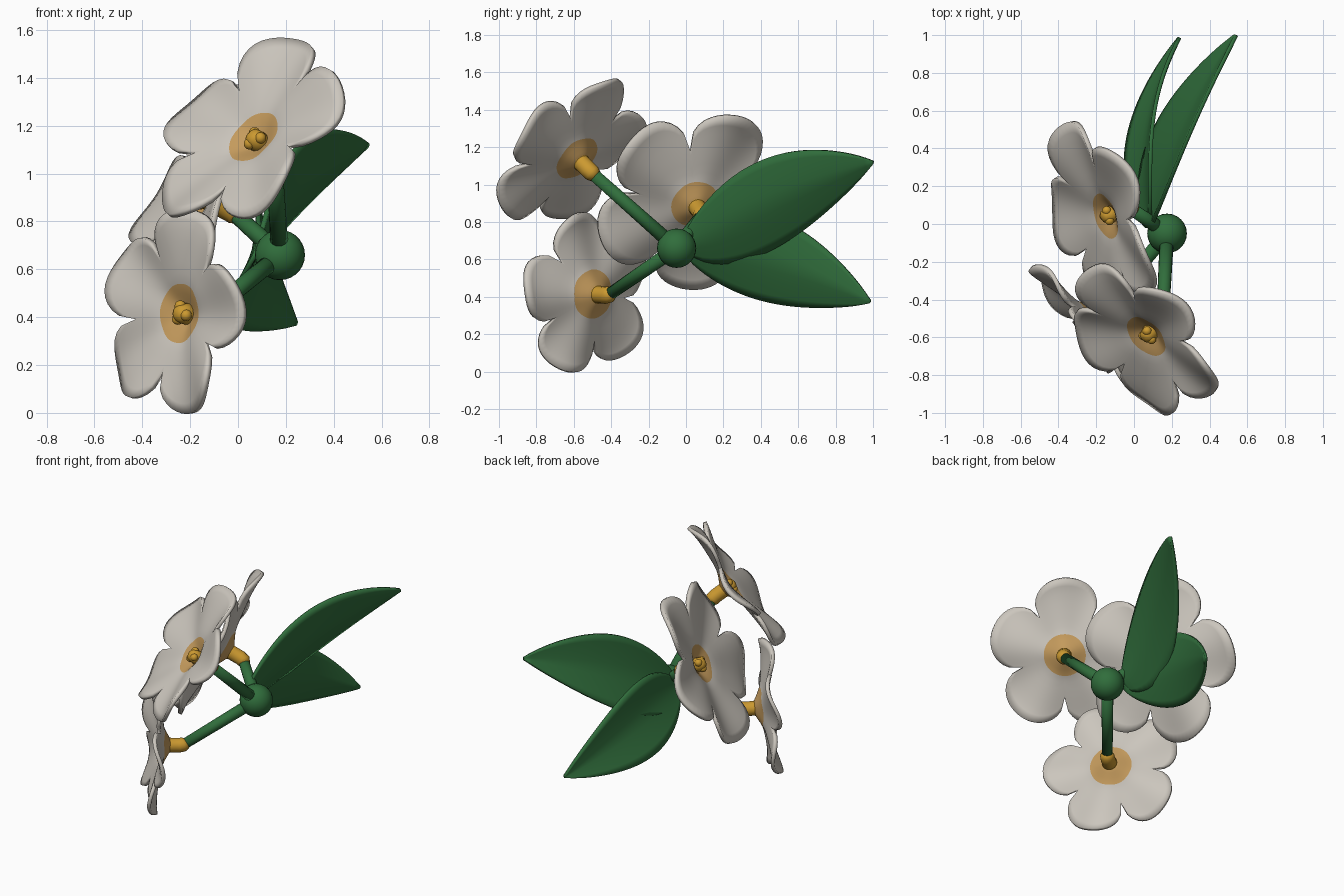
import bpy, bmesh, math
from mathutils import Vector, Matrix

if "Cube" in bpy.data.objects:
    bpy.data.objects.remove(bpy.data.objects["Cube"])


def material(name, rgb):
    m = bpy.data.materials.new(name)
    m.diffuse_color = (*rgb, 1)
    m.use_nodes = True
    m.node_tree.nodes["Principled BSDF"].inputs["Base Color"].default_value = m.diffuse_color
    return m


WHITE = material("petal_white", (0.60, 0.565, 0.51))
TAN = material("petal_centre_tan", (0.56, 0.33, 0.11))
GOLD = material("stamen_gold", (0.60, 0.32, 0.03))
GREEN = material("leaf_green", (0.03, 0.155, 0.045))


def finish(name, bm, mats, thickness=0.0):
    bmesh.ops.recalc_face_normals(bm, faces=bm.faces)
    me = bpy.data.meshes.new(name)
    bm.to_mesh(me)
    bm.free()
    ob = bpy.data.objects.new(name, me)
    bpy.context.collection.objects.link(ob)
    for m in mats:
        me.materials.append(m)
    me.polygons.foreach_set("use_smooth", [True] * len(me.polygons))
    if thickness:
        mod = ob.modifiers.new("thickness", "SOLIDIFY")
        mod.thickness, mod.offset = thickness, 0
    return ob


def tube(name, points, radii, mat, sides=16):
    """Round tube with closed ends through the given points."""
    bm = bmesh.new()
    points = [Vector(p) for p in points]
    rings = []
    for i, p in enumerate(points):
        d = points[min(i + 1, len(points) - 1)] - points[max(i - 1, 0)]
        rot = d.to_track_quat('Z', 'Y')
        rings.append([bm.verts.new(p + rot @ Vector((radii[i] * math.cos(a), radii[i] * math.sin(a), 0)))
                      for a in (2 * math.pi * k / sides for k in range(sides))])
    for r0, r1 in zip(rings, rings[1:]):
        for k in range(sides):
            bm.faces.new((r0[k], r0[(k + 1) % sides], r1[(k + 1) % sides], r1[k]))
    bm.faces.new(rings[0])
    bm.faces.new(rings[-1])
    return finish(name, bm, [mat])


def ball(name, centre, radius, mat):
    bm = bmesh.new()
    bmesh.ops.create_uvsphere(bm, u_segments=24, v_segments=14, radius=radius)
    bm.transform(Matrix.Translation(centre))
    return finish(name, bm, [mat])


KNOT = Vector((0.175, -0.05, 0.66))
PATCH = 0.128


def flower(tag, centre, normal, petal_dir, radius, stub):
    c, n = Vector(centre), Vector(normal).normalized()
    u = Vector(petal_dir)
    u = (u - n * u.dot(n)).normalized()
    v = n.cross(u)

    # five joined petals with a painted disc in a sunken middle
    bm = bmesh.new()
    seg = 100
    inner = [0.03, 0.06, 0.09, PATCH]
    rings = []
    for j in range(len(inner) + 7):
        ring = []
        for k in range(seg):
            a = 2 * math.pi * k / seg
            lobe = abs(math.cos(2.5 * a))
            rim = radius * (0.56 + 0.46 * lobe ** 0.5 - 0.02 * lobe ** 4)
            r = inner[j] if j < len(inner) else PATCH + (rim - PATCH) * (j - 3) / 7
            f = r / radius
            h = 0.085 * f ** 1.6 - 0.03 * f ** 6 - 0.05 * math.exp(-(r / 0.09) ** 2)
            h += f * f * (0.03 * math.sin(5 * a) - 0.02 * math.cos(5 * a))
            ring.append(bm.verts.new(c + u * r * math.cos(a) + v * r * math.sin(a) + n * h))
        rings.append(ring)
    hub = bm.verts.new(c - n * 0.05)
    for k in range(seg):
        k2 = (k + 1) % seg
        bm.faces.new((hub, rings[0][k], rings[0][k2])).material_index = 1
        for j in range(len(rings) - 1):
            f = bm.faces.new((rings[j][k], rings[j + 1][k], rings[j + 1][k2], rings[j][k2]))
            f.material_index = 1 if j < len(inner) - 1 else 0
    finish(tag + "_petals", bm, [WHITE, TAN], 0.024)

    # rounded stub behind the petals and the stem to the knot
    base = c - n * stub
    d = (KNOT - base).normalized()
    tube(tag + "_stub", [base + d * 0.04, base + d * 0.03, base + d * 0.012, base + n * 0.02, c - n * 0.06, c - n * 0.03],
         [0.02, 0.036, 0.045, 0.046, 0.046, 0.05], GOLD)
    tube(tag + "_stem", [KNOT, base], [0.038, 0.033], GREEN)

    # stamens: a low knob with three small lobes
    tube(tag + "_stamen", [c - n * 0.05, c, c + n * 0.025, c + n * 0.036], [0.05, 0.042, 0.033, 0.014], GOLD)
    for k in range(3):
        a = 2 * math.pi * k / 3 + 0.5
        p = c + n * 0.005 + (u * math.cos(a) + v * math.sin(a)) * 0.032
        ball(f"{tag}_stamen_lobe_{k + 1}", p, 0.024, GOLD)


def leaf(name, start, ctrl, tip, half_width, fold, full_side):
    """Pointed blade along a curved midrib, fuller at the base on one side."""
    p0, p1, p2, w, fold = map(Vector, (start, ctrl, tip, half_width, fold))
    bm = bmesh.new()
    rows, cols, grid = 28, 10, []
    for i in range(rows + 1):
        t = i / rows
        mid = p0 * (1 - t) ** 2 + p1 * 2 * t * (1 - t) + p2 * t * t
        row = []
        for s in (2 * j / cols - 1 for j in range(cols + 1)):
            power, size = (0.66, 1.06) if s * full_side > 0 else (0.88, 1.0)
            prof = max(0.03, size * max(0, math.sin(math.pi * t ** power)) ** 0.8)
            row.append(bm.verts.new(mid + w * s * prof + fold * (0.5 - abs(s) ** 1.4) * prof))
        grid.append(row)
    for i in range(rows):
        for j in range(cols):
            bm.faces.new((grid[i][j], grid[i + 1][j], grid[i + 1][j + 1], grid[i][j + 1]))
    finish(name, bm, [GREEN], 0.02)


# knot joining all stems
ball("stem_knot", KNOT, 0.105, GREEN)

# three flowers
flower("upper_flower", (0.073, -0.587, 1.145), (-0.577, -0.577, 0.577), (0.08, 0.12, 0.41), 0.482, 0.135)
flower("lower_flower", (-0.233, -0.502, 0.415), (-0.765, -0.635, 0.06), (0.05, -0.08, 0.43), 0.44, 0.13)
flower("rear_flower", (-0.14, 0.045, 0.90), (-0.85, -0.29, 0.44), (0.15, 0.31, 0.46), 0.537, 0.14)

# two leaves
leaf("upper_leaf", (0.08, -0.02, 0.69), (0.15, 0.50, 0.945), (0.54, 1.0, 1.12),
     (0.072, -0.06, 0.218), (0.04, -0.02, -0.01), -1)
leaf("lower_leaf", (0.07, -0.02, 0.66), (-0.045, 0.51, 0.645), (0.24, 0.985, 0.375),
     (0.068, 0.05, 0.212), (0.04, -0.02, 0.0), 1)
